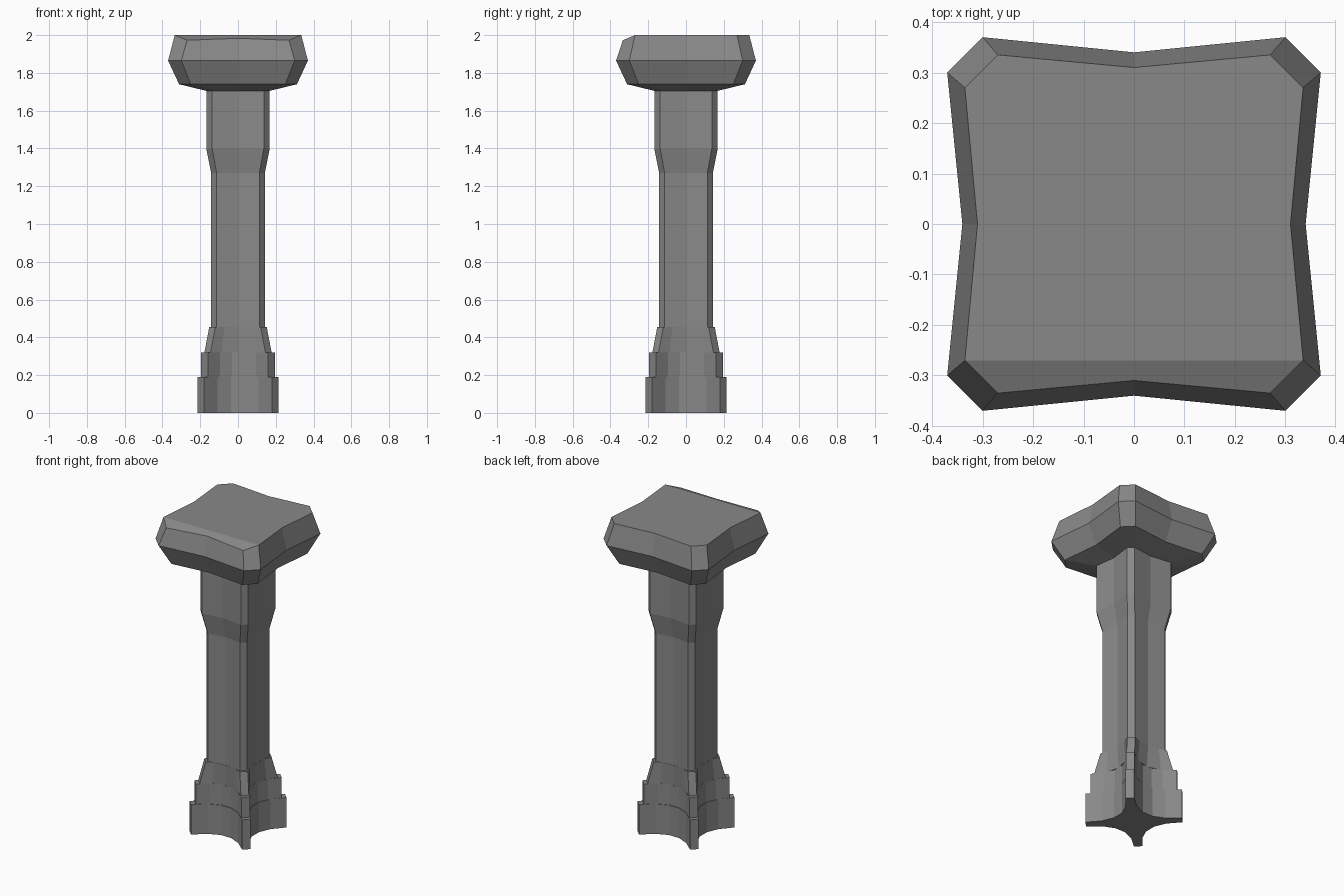
import bpy
import bmesh
from math import cos, sin, pi

old = bpy.data.objects.get("Cube")
if old:
    bpy.data.objects.remove(old, do_unlink=True)

GREY = (0.25, 0.25, 0.25, 1)
stone = bpy.data.materials.new("grey_stone")
stone.use_nodes = True
stone.diffuse_color = GREY
stone.node_tree.nodes["Principled BSDF"].inputs["Base Color"].default_value = GREY


def outline(half, reach, middle, steps, power):
    """Square with chamfered corners and sides dished in to the middle."""
    side = []
    for t in steps:
        side.append((half * t, -(middle + (reach - middle) * abs(t) ** power)))
    points = []
    for k in range(4):
        c, s = round(cos(k * pi / 2)), round(sin(k * pi / 2))
        points += [(x * c - y * s, x * s + y * c) for x, y in side]
    return points


def loft(name, levels, steps=(-1, 0, 1), power=1, finish=None):
    """Join outlines (z, half, reach, middle) into a closed solid."""
    bm = bmesh.new()
    rings = []
    for z, half, reach, middle in levels:
        rings.append([bm.verts.new((x, y, z))
                      for x, y in outline(half, reach, middle, steps, power)])
    n = len(rings[0])
    for low, high in zip(rings, rings[1:]):
        for i in range(n):
            j = (i + 1) % n
            bm.faces.new((low[i], low[j], high[j], high[i]))
    bm.faces.new(rings[0][::-1])
    top = bm.faces.new(rings[-1])
    if finish:
        finish(rings[-1], top)
    bm.normal_update()
    mesh = bpy.data.meshes.new(name)
    bm.to_mesh(mesh)
    bm.free()
    mesh.materials.append(stone)
    obj = bpy.data.objects.new(name, mesh)
    bpy.context.collection.objects.link(obj)
    return obj


def slope_front(ring, top):
    """Fold the front strip of the cap down."""
    bmesh.utils.face_split(top, ring[3], ring[-1])
    fold = ring[3].co.y
    for v in ring[:3]:
        v.co.z -= (fold - v.co.y) * 0.42


# Stepped base with star shaped plan
star = (-1, -0.6, -0.2, 0.2, 0.6, 1)
loft("base_foot", [(0, 0.18, 0.215, 0.118), (0.19, 0.18, 0.215, 0.118)], star, 2)
loft("base_step", [(0.19, 0.16, 0.195, 0.114), (0.32, 0.16, 0.195, 0.114)], star, 2)
loft("base_flare", [(0.32, 0.145, 0.178, 0.114), (0.455, 0.12, 0.152, 0.127)],
     (-1, -0.6, 0, 0.6, 1), 2)

# Shaft widening towards the head
loft("shaft", [(0.455, 0.113, 0.142, 0.125), (1.27, 0.113, 0.142, 0.125),
               (1.4, 0.137, 0.168, 0.15), (1.705, 0.137, 0.168, 0.15)])

# Bevelled head with a sloped front edge
loft("head", [(1.705, 0.137, 0.168, 0.15), (1.74, 0.25, 0.312, 0.285),
              (1.865, 0.3, 0.37, 0.34), (2, 0.27, 0.335, 0.31)],
     finish=slope_front)
